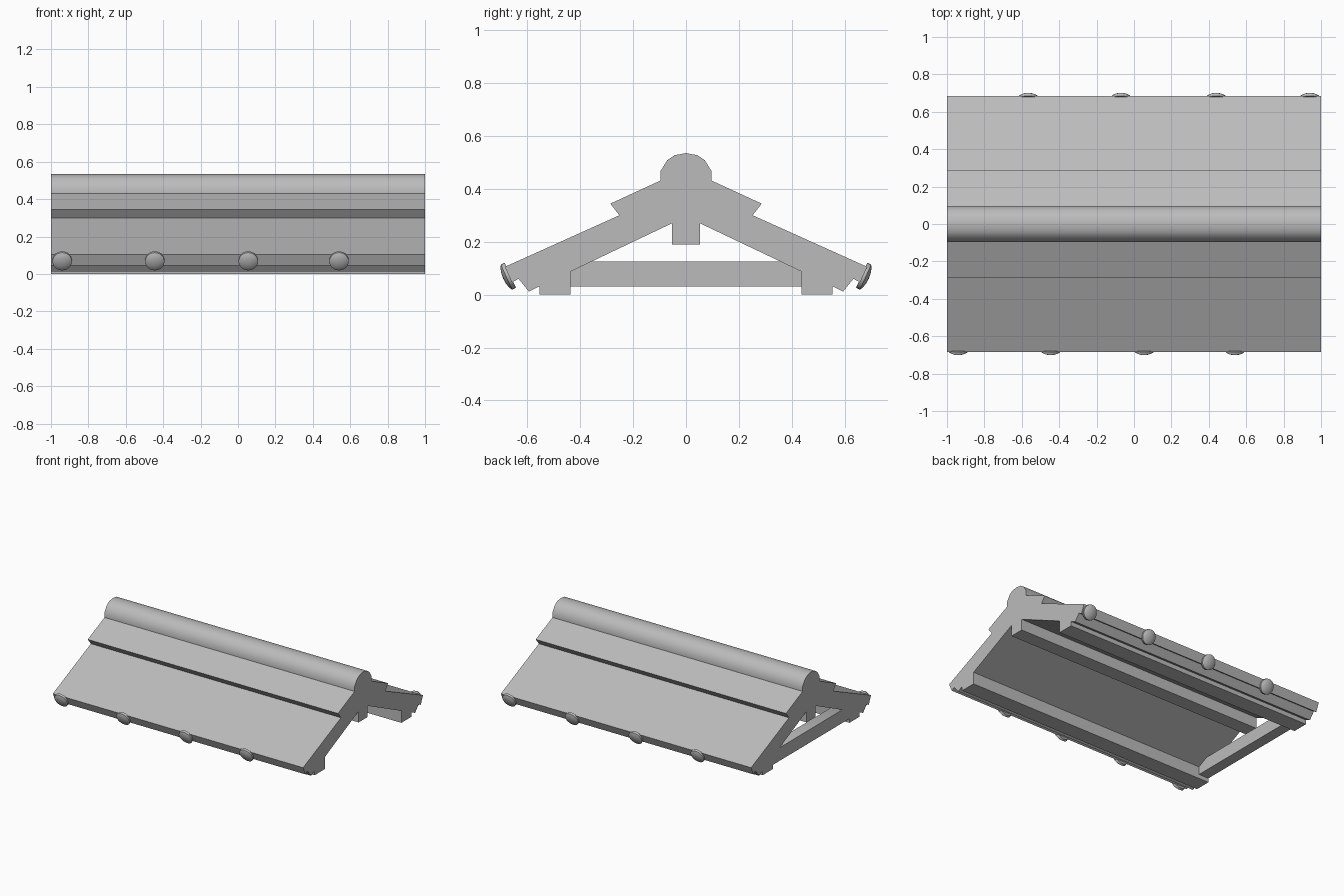
import bpy, bmesh, math
from mathutils import Matrix, Vector

cube = bpy.data.objects.get("Cube")
if cube:
    bpy.data.objects.remove(cube, do_unlink=True)

grey = bpy.data.materials.new("plain grey")
grey.use_nodes = True
COLOUR = (0.5, 0.5, 0.5, 1)
grey.diffuse_color = COLOUR
grey.node_tree.nodes["Principled BSDF"].inputs["Base Color"].default_value = COLOUR


def finish(bm, name, angle):
    """Turn a bmesh into a shaded object."""
    bmesh.ops.recalc_face_normals(bm, faces=bm.faces[:])
    mesh = bpy.data.meshes.new(name)
    bm.to_mesh(mesh)
    bm.free()
    mesh.materials.append(grey)
    obj = bpy.data.objects.new(name, mesh)
    bpy.context.collection.objects.link(obj)
    bpy.ops.object.select_all(action='DESELECT')
    obj.select_set(True)
    bpy.context.view_layer.objects.active = obj
    bpy.ops.object.shade_smooth_by_angle(angle=math.radians(angle))
    return obj


def extrude_profile(name, points, x0, x1):
    """Extrude a closed y-z outline along x."""
    bm = bmesh.new()
    face = bm.faces.new([bm.verts.new((x0, y, z)) for y, z in points])
    geom = bmesh.ops.extrude_face_region(bm, geom=[face])["geom"]
    verts = [g for g in geom if isinstance(g, bmesh.types.BMVert)]
    bmesh.ops.translate(bm, verts=verts, vec=(x1 - x0, 0, 0))
    return finish(bm, name, 35)


# Gable roof with rounded ridge, stepped slopes, eave pads and ridge beam
half = [(0.043, 0.527), (0.071, 0.508), (0.097, 0.466), (0.097, 0.431),
        (0.286, 0.344), (0.252, 0.3), (0.685, 0.105), (0.658, 0.046),
        (0.633, 0.06), (0.594, 0.012), (0.553, 0.032), (0.553, 0),
        (0.437, 0), (0.437, 0.087), (0.052, 0.27), (0.052, 0.19)]
outline = [(0, 0.535)] + half + [(-y, z) for y, z in reversed(half)]
extrude_profile("roof_body", outline, -1, 1)

# Tie bar joining the eaves at one end
tie = [(-0.437, 0.03), (0.437, 0.03), (0.437, 0.125), (0.36, 0.125), (-0.36, 0.125), (-0.437, 0.087)]
tie[2:4] = [(0.437, 0.087), (0.36, 0.125)]
extrude_profile("tie_bar", tie, -1, -0.92)


def eave_stud(name, x, side):
    """Round domed stud set square to the sloping eave edge."""
    bm = bmesh.new()
    section = [(0, 0), (0.052, 0), (0.052, 0.016), (0.04, 0.023), (0.022, 0.028), (0, 0.03)]
    verts = [bm.verts.new((r, 0, h)) for r, h in section]
    edges = [bm.edges.new(pair) for pair in zip(verts, verts[1:])]
    bmesh.ops.spin(bm, geom=verts + edges, axis=(0, 0, 1), cent=(0, 0, 0),
                   angle=math.tau, steps=24)
    bmesh.ops.remove_doubles(bm, verts=bm.verts[:], dist=0.0005)
    normal = Vector((0, side * 0.91, -0.41))
    turn = normal.to_track_quat('Z', 'X').to_matrix().to_4x4()
    bm.transform(Matrix.Translation((x, side * 0.664, 0.073)) @ turn)
    finish(bm, name, 40)


for i, x in enumerate((-0.94, -0.445, 0.055, 0.54)):
    eave_stud(f"front_stud_{i + 1}", x, -1)
for i, x in enumerate((-0.565, -0.07, 0.44, 0.94)):
    eave_stud(f"back_stud_{i + 1}", x, 1)
